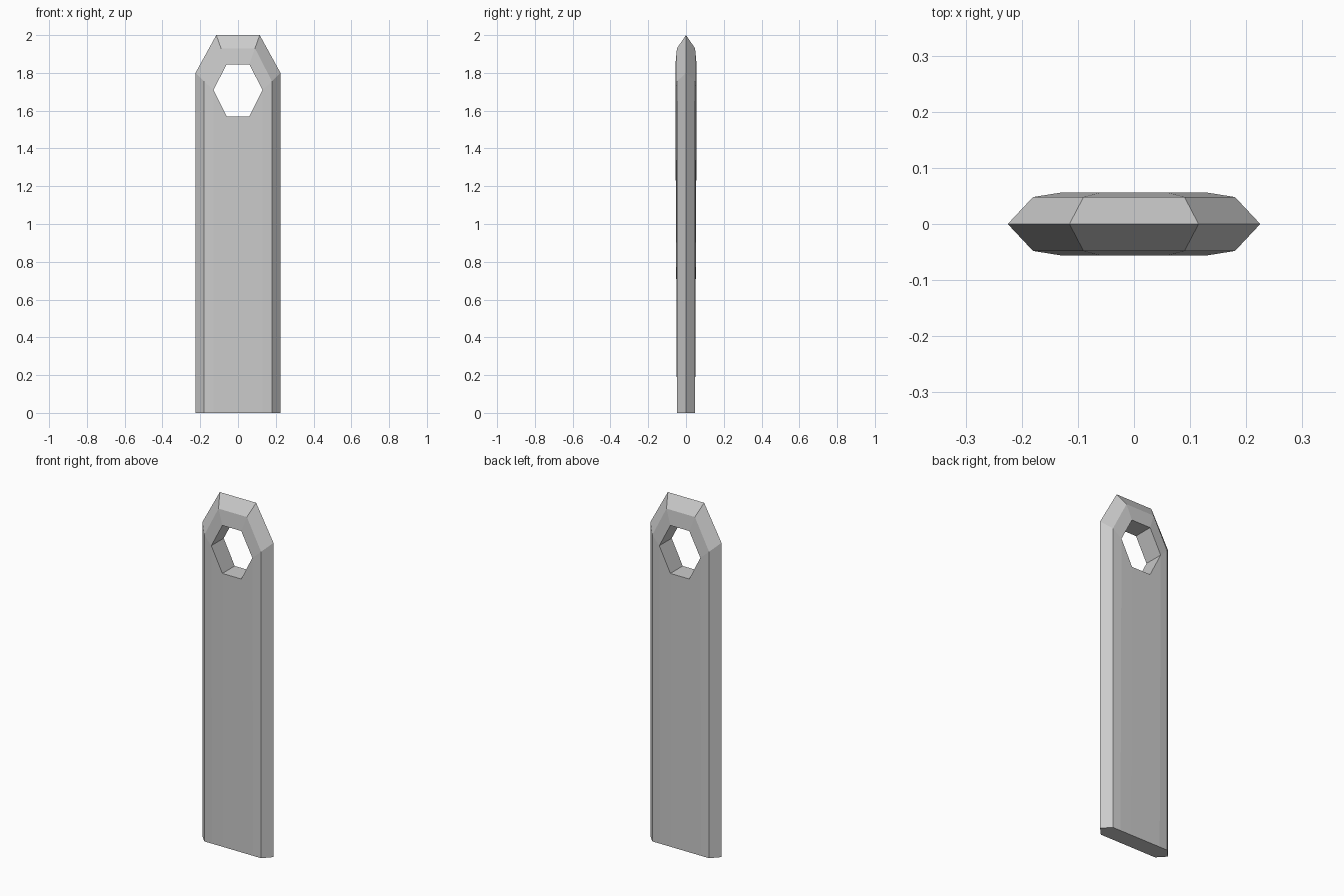
import bpy, bmesh

if "Cube" in bpy.data.objects:
    bpy.data.objects.remove(bpy.data.objects["Cube"])

# Right-hand profile points (x, z) of each ring, bottom to top
rim = [(0.225, 0), (0.225, 1.8), (0.115, 2.0)]      # sharp outer edge, y = 0
face = [(0.18, 0), (0.18, 1.755), (0.09, 1.93)]     # inner end of the bevel
hole = [(0.06, 1.57), (0.13, 1.71), (0.06, 1.845)]  # hexagonal hole
foot = [(0.06, 0), (0.13, 0)]                       # strip ends on the base
Y_FACE, Y_HOLE = 0.048, 0.056

bm = bmesh.new()


def add(points):
    bm.faces.new([bm.verts.new(p) for p in points])


for sy in (-1, 1):
    def ring(points, y, sx):
        return [(x * sx, y * sy, z) for x, z in points]

    sides = []
    for sx in (-1, 1):
        R, F = ring(rim, 0, sx), ring(face, Y_FACE, sx)
        H, B = ring(hole, Y_HOLE, sx), ring(foot, Y_FACE, sx)
        sides.append((R, F, H, B))
        # Bevelled border
        for i in range(2):
            add([R[i], R[i + 1], F[i + 1], F[i]])
        # Flat strips running from the base to the hole
        add([B[0], B[1], H[1], H[0]])
        add([B[1], F[0], F[1], H[1]])
        add([F[1], F[2], H[2], H[1]])
        # Slanted hole walls
        if sy == 1:
            for i in range(2):
                a, b = H[i], H[i + 1]
                add([a, b, (b[0], -b[1], b[2]), (a[0], -a[1], a[2])])
    # Central faces joining left and right
    (R, F, H, B), (R2, F2, H2, B2) = sides
    add([R[2], R2[2], F2[2], F[2]])
    add([F[2], F2[2], H2[2], H[2]])
    add([H[0], H2[0], B2[0], B[0]])
    if sy == 1:
        # Flat hole walls, top and bottom
        for i in (0, 2):
            a, b = H[i], H2[i]
            add([a, b, (b[0], -b[1], b[2]), (a[0], -a[1], a[2])])
        # Base cap
        half = [R[0], F[0], B[1], B[0], B2[0], B2[1], F2[0], R2[0]]
        add(half + [(x, -y, z) for x, y, z in half[-2:0:-1]])

bmesh.ops.remove_doubles(bm, verts=bm.verts[:], dist=0.0005)
bmesh.ops.recalc_face_normals(bm, faces=bm.faces[:])
mesh = bpy.data.meshes.new("flat_bar")
bm.to_mesh(mesh)
bm.free()
bpy.context.collection.objects.link(bpy.data.objects.new("flat_bar", mesh))
